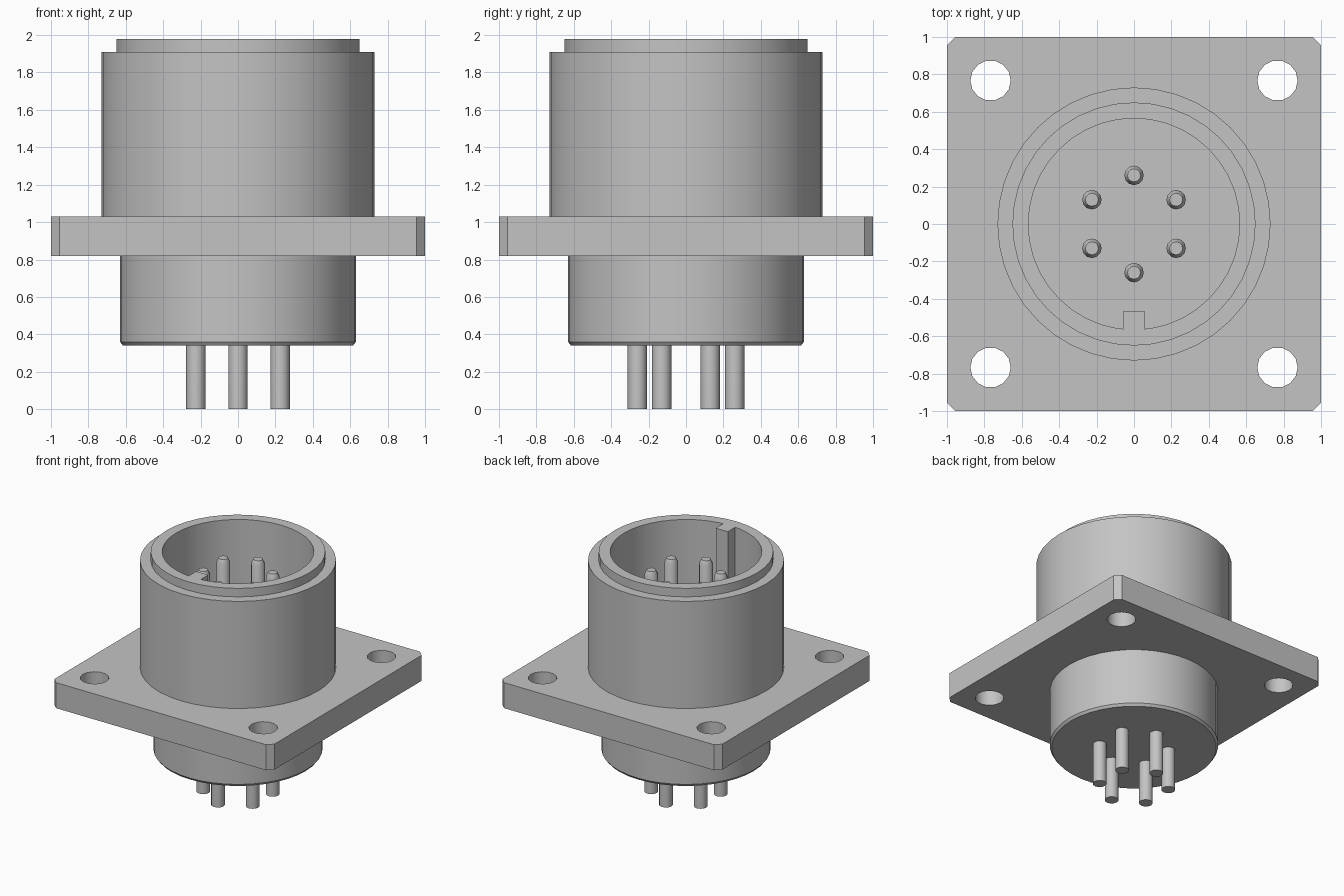
import bpy, bmesh, math
from mathutils import Matrix

old = bpy.data.objects.get("Cube")
if old:
    bpy.data.objects.remove(old)

grey = bpy.data.materials.new("light_grey_metal")
grey.use_nodes = True
colour = (0.55, 0.55, 0.55, 1)
grey.diffuse_color = colour
grey.node_tree.nodes["Principled BSDF"].inputs["Base Color"].default_value = colour


def add_object(name, mesh, smooth=True):
    mesh.materials.clear()
    mesh.materials.append(grey)
    obj = bpy.data.objects.new(name, mesh)
    bpy.context.collection.objects.link(obj)
    if smooth:
        bpy.ops.object.select_all(action='DESELECT')
        obj.select_set(True)
        bpy.context.view_layer.objects.active = obj
        bpy.ops.object.shade_smooth_by_angle(angle=math.radians(32))
    return obj


def lathe(name, profile, sides, centre=(0, 0)):
    """Spin an (r, z) profile, running from axis to axis, around z."""
    bm = bmesh.new()
    verts = [bm.verts.new((r, 0, z)) for r, z in profile]
    edges = [bm.edges.new(pair) for pair in zip(verts, verts[1:])]
    bmesh.ops.spin(bm, geom=verts + edges, cent=(0, 0, 0), axis=(0, 0, 1),
                   angle=math.tau, steps=sides)
    bmesh.ops.remove_doubles(bm, verts=bm.verts, dist=0.0005)
    bmesh.ops.recalc_face_normals(bm, faces=bm.faces)
    bmesh.ops.translate(bm, verts=bm.verts, vec=(*centre, 0))
    mesh = bpy.data.meshes.new(name)
    bm.to_mesh(mesh)
    bm.free()
    return add_object(name, mesh)


def circle(radius, sides, cx=0, cy=0):
    return [(cx + radius * math.cos(math.tau * i / sides),
             cy + radius * math.sin(math.tau * i / sides)) for i in range(sides)]


def plate(name, outlines, z_low, z_high):
    """Extrude a flat outline with holes between two heights."""
    curve = bpy.data.curves.new(name + "_outline", 'CURVE')
    curve.dimensions = '2D'
    curve.fill_mode = 'BOTH'
    curve.extrude = (z_high - z_low) / 2
    for points in outlines:
        spline = curve.splines.new('POLY')
        spline.points.add(len(points) - 1)
        for point, (x, y) in zip(spline.points, points):
            point.co = (x, y, 0, 1)
        spline.use_cyclic_u = True
    temp = bpy.data.objects.new(name + "_outline", curve)
    bpy.context.collection.objects.link(temp)
    mesh = bpy.data.meshes.new_from_object(
        temp.evaluated_get(bpy.context.evaluated_depsgraph_get()))
    bpy.data.objects.remove(temp)
    mesh.transform(Matrix.Translation((0, 0, (z_low + z_high) / 2)))
    bm = bmesh.new()
    bm.from_mesh(mesh)
    bmesh.ops.remove_doubles(bm, verts=bm.verts, dist=0.0005)
    bmesh.ops.recalc_face_normals(bm, faces=bm.faces)
    bm.to_mesh(mesh)
    bm.free()
    mesh.name = name
    return add_object(name, mesh)


# Round shell: lower boss, upper barrel, stepped rim and open socket
lathe("shell", [(0, 0.34), (0.615, 0.34), (0.63, 0.36), (0.63, 0.9),
                (0.73, 0.9), (0.73, 1.91), (0.65, 1.91), (0.65, 1.98),
                (0.565, 1.98), (0.565, 1.0), (0, 1.0)], 40)

# Square mounting flange with clipped corners and four screw holes
clip = 0.955
corners = [(1, -clip), (1, clip), (clip, 1), (-clip, 1),
           (-1, clip), (-1, -clip), (-clip, -1), (clip, -1)]
holes = [circle(0.108, 14, sx * 0.767, sy * 0.767) for sx in (-1, 1) for sy in (-1, 1)]
plate("mounting_flange", [corners, circle(0.6, 40)] + holes, 0.82, 1.03)

# Keyway rib on the front inner wall
plate("key_rib", [[(-0.055, -0.59), (0.055, -0.59), (0.055, -0.465), (-0.055, -0.465)]],
      0.98, 1.98)

# Ring of six contact pins running through the shell
for i, (x, y) in enumerate(circle(0.26, 6)):
    lathe(f"contact_pin_{i + 1}", [(0, 0), (0.052, 0), (0.052, 1.785),
                                   (0.035, 1.82), (0, 1.82)], 12, (y, x))
